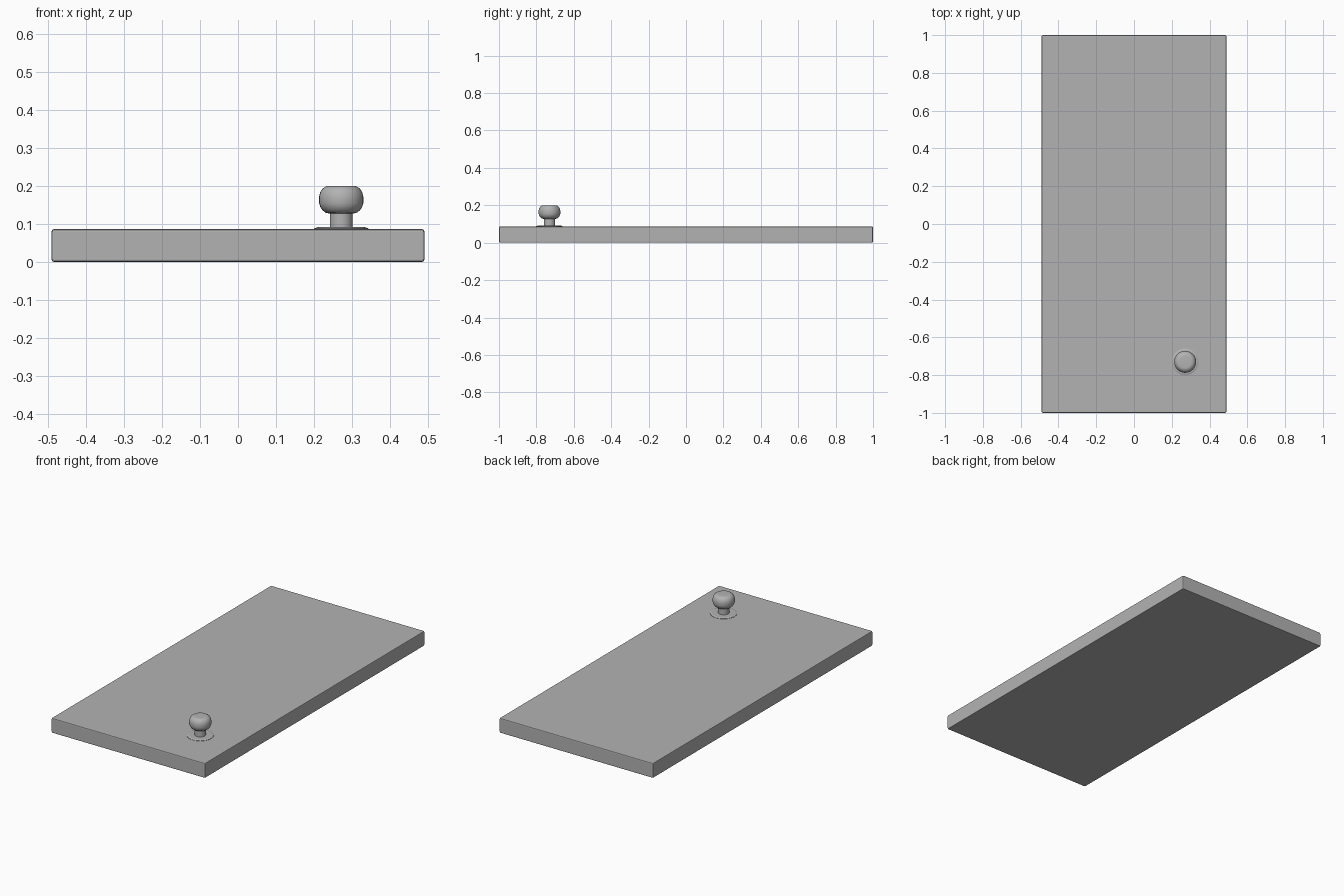
import bpy, math

if "Cube" in bpy.data.objects:
    bpy.data.objects.remove(bpy.data.objects["Cube"])

KX, KY = 0.271, -0.730   # knob position on the door
TOP = 0.087              # door thickness

# Mid grey shared by all parts
grey = bpy.data.materials.new("mid_grey")
grey.diffuse_color = (0.45, 0.45, 0.45, 1)
grey.use_nodes = True
grey.node_tree.nodes["Principled BSDF"].inputs["Base Color"].default_value = grey.diffuse_color


def finish(obj, angle=40):
    """Smooth shading with flat-looking large faces, plus the grey material."""
    obj.data.materials.append(grey)
    bpy.ops.object.select_all(action='DESELECT')
    obj.select_set(True)
    bpy.context.view_layer.objects.active = obj
    bpy.ops.object.shade_smooth_by_angle(angle=math.radians(angle))


def lathe(name, profile, angle=40, seg=32):
    """Revolve (radius, z) points about the knob axis, with closed ends."""
    verts, faces = [], []
    for r, z in profile:
        for i in range(seg):
            a = 2 * math.pi * i / seg
            verts.append((r * math.cos(a), r * math.sin(a), z))
    for k in range(len(profile) - 1):
        for i in range(seg):
            j = (i + 1) % seg
            faces.append((k * seg + i, k * seg + j, (k + 1) * seg + j, (k + 1) * seg + i))
    faces.append(tuple(reversed(range(seg))))
    faces.append(tuple(range((len(profile) - 1) * seg, len(profile) * seg)))
    mesh = bpy.data.meshes.new(name)
    mesh.from_pydata(verts, [], faces)
    obj = bpy.data.objects.new(name, mesh)
    obj.location = (KX, KY, 0)
    bpy.context.collection.objects.link(obj)
    finish(obj, angle)
    return obj


# Door slab with softened edges
bpy.ops.mesh.primitive_cube_add(size=1, location=(0, 0, TOP / 2))
door = bpy.context.object
door.name = "door_panel"
door.scale = (0.98, 2.0, TOP)
bpy.ops.object.transform_apply(location=False, rotation=False, scale=True)
bev = door.modifiers.new("edge_bevel", 'BEVEL')
bev.width = 0.008
bev.segments = 2
bpy.ops.object.modifier_apply(modifier=bev.name)
finish(door)
wn = door.modifiers.new("flat_face_normals", 'WEIGHTED_NORMAL')
wn.weight = 100
wn.keep_sharp = True

# Thin round backing plate
lathe("knob_plate", [(0.071, TOP - 0.005), (0.071, 0.0885), (0.062, 0.0915)], angle=15)

# Neck
lathe("knob_neck", [(0.030, TOP), (0.030, 0.135)])

# Rounded knob with flattened top
lathe("knob", [(0.028, 0.127), (0.040, 0.129), (0.049, 0.136), (0.055, 0.145),
               (0.058, 0.155), (0.058, 0.172), (0.055, 0.184), (0.049, 0.193),
               (0.040, 0.199), (0.030, 0.200)], angle=50)
